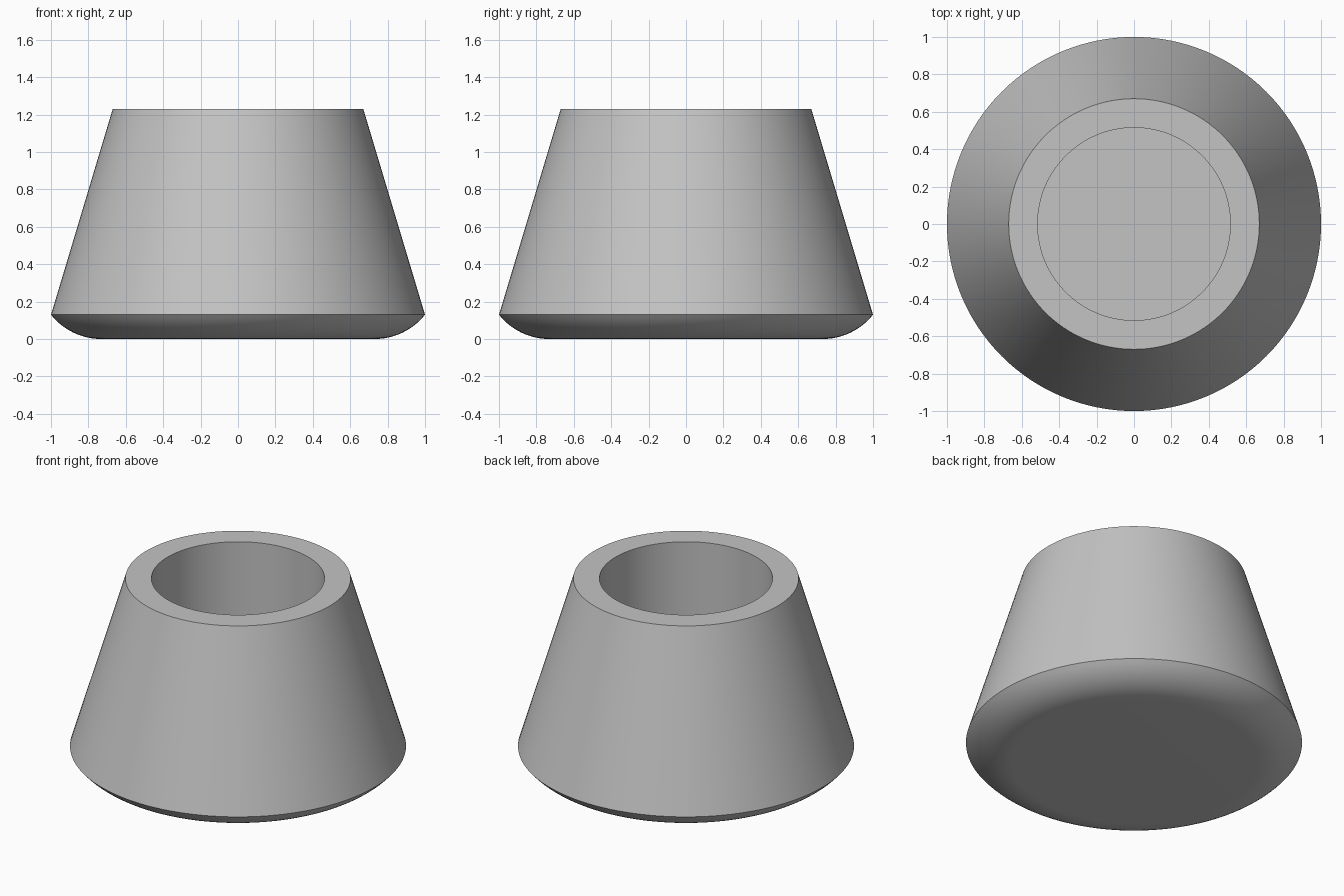
import bpy, bmesh, math

if "Cube" in bpy.data.objects:
    bpy.data.objects.remove(bpy.data.objects["Cube"])

SEGMENTS = 128

# Flat grey rubber
grey = bpy.data.materials.new("grey rubber")
grey.diffuse_color = (0.55, 0.55, 0.55, 1)
grey.use_nodes = True
grey.node_tree.nodes["Principled BSDF"].inputs["Base Color"].default_value = grey.diffuse_color

# Half profile (radius, height): flat sole, rounded lower edge, cone, rim, bore
FLAT, RIM_Z, HEIGHT = 0.73, 0.13, 1.23
TOP, BORE, FLOOR = 0.67, 0.515, 0.25
dx = 1 - FLAT
arc_r = (dx * dx + RIM_Z * RIM_Z) / (2 * RIM_Z)
sweep = math.asin(dx / arc_r)
profile = [(0, 0)]
for i in range(13):
    a = sweep * i / 12
    profile.append((FLAT + arc_r * math.sin(a), arc_r * (1 - math.cos(a))))
profile += [(TOP, HEIGHT), (BORE, HEIGHT), (BORE, FLOOR), (0, FLOOR)]

# Spin the profile into a closed foot with a blind hole
bm = bmesh.new()
verts = [bm.verts.new((r, 0, z)) for r, z in profile]
edges = [bm.edges.new(pair) for pair in zip(verts, verts[1:])]
bmesh.ops.spin(bm, geom=verts + edges, cent=(0, 0, 0), axis=(0, 0, 1),
               angle=2 * math.pi, steps=SEGMENTS, use_merge=False)
bmesh.ops.remove_doubles(bm, verts=bm.verts[:], dist=1e-4)
bmesh.ops.recalc_face_normals(bm, faces=bm.faces[:])
mesh = bpy.data.meshes.new("tapered_foot")
bm.to_mesh(mesh)
bm.free()
mesh.materials.append(grey)

foot = bpy.data.objects.new("tapered_foot", mesh)
bpy.context.collection.objects.link(foot)
bpy.context.view_layer.objects.active = foot
foot.select_set(True)
bpy.ops.object.shade_smooth_by_angle(angle=math.radians(30))
